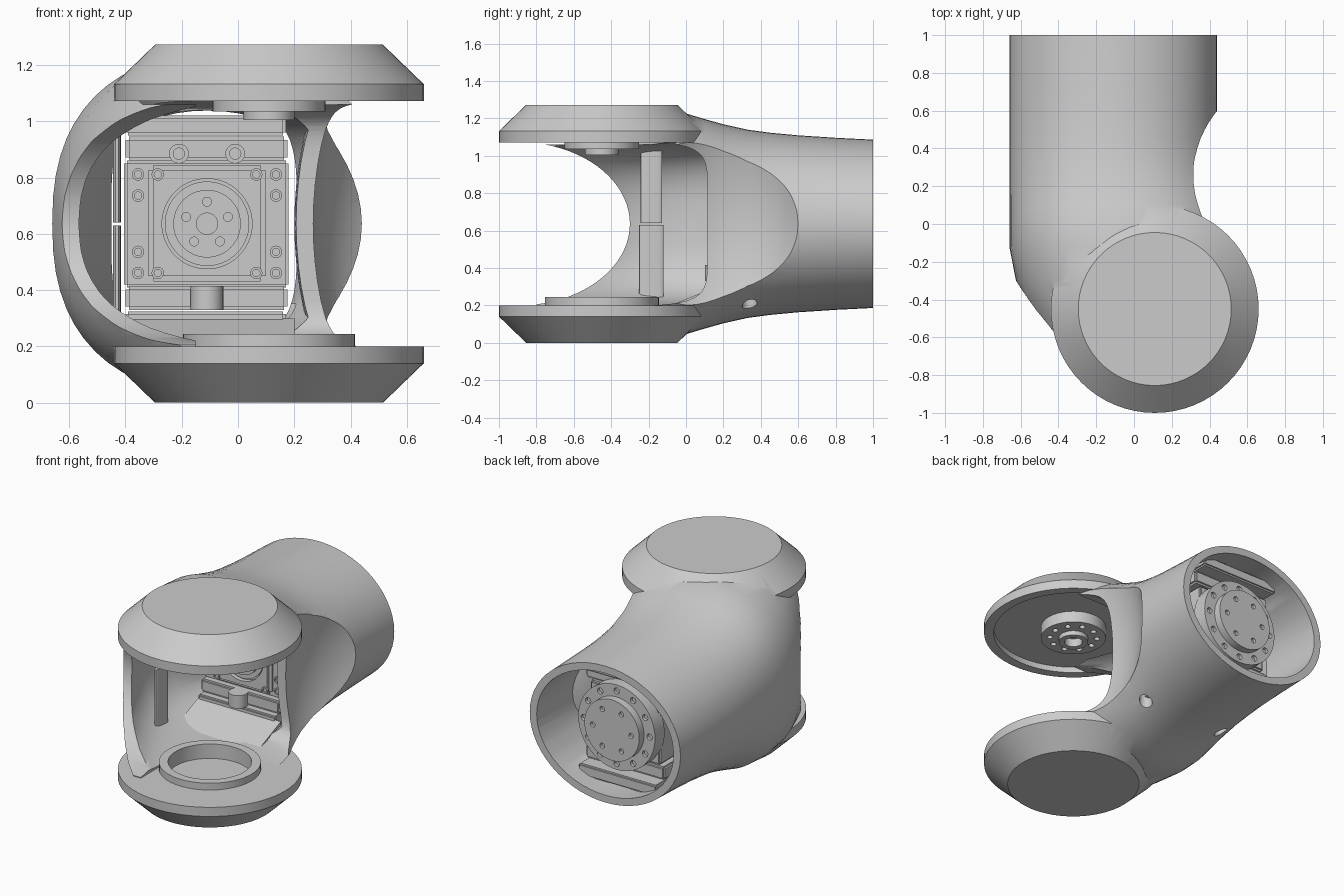
import bpy, bmesh, math
from mathutils import Vector, Matrix

if "Cube" in bpy.data.objects:
    bpy.data.objects.remove(bpy.data.objects["Cube"])

CZ = 0.636                 # mid height of the joint
TX, HX, HY = -0.11, 0.11, -0.45   # tube axis x, hinge axis x and y


def finish(name, bm):
    bmesh.ops.recalc_face_normals(bm, faces=bm.faces)
    me = bpy.data.meshes.new(name)
    bm.to_mesh(me)
    bm.free()
    ob = bpy.data.objects.new(name, me)
    bpy.context.collection.objects.link(ob)
    return ob


def skin(name, rings):
    bm = bmesh.new()
    vs = [[bm.verts.new(p) for p in r] for r in rings]
    n = len(vs[0])
    for a, b in zip(vs, vs[1:]):
        for i in range(n):
            j = (i + 1) % n
            bm.faces.new((a[i], a[j], b[j], b[i]))
    bm.faces.new(vs[0])
    bm.faces.new(vs[-1][::-1])
    return finish(name, bm)


def oval(a, b, n, count=56):
    def s(v):
        return math.copysign(abs(v) ** (2 / n), v)
    ts = [2 * math.pi * i / count for i in range(count)]
    return [(a * s(math.cos(t)), b * s(math.sin(t))) for t in ts]


def loft(name, stations):
    # each station: y, left x, right x, half height, roundness exponent
    return skin(name, [[((l + r) / 2 + u, y, CZ + v) for u, v in oval((r - l) / 2, h, n)]
                       for y, l, r, h, n in stations])


def side_prism(name, x0, x1, y, ry, rz, n):
    return skin(name, [[(x, y + u, CZ + v) for u, v in oval(ry, rz, n, 80)] for x in (x0, x1)])


def lathe(name, origin, axis, profile, count=56):
    # closed solid from (distance along axis, radius) pairs
    q = Vector(axis).to_track_quat('Z', 'Y')
    return skin(name, [[Vector(origin) + q @ Vector((u, v, d)) for u, v in oval(r, r, 2, count)]
                       for d, r in profile])


def box(name, lo, hi, bevel=0.0):
    bm = bmesh.new()
    lo, hi = Vector(lo), Vector(hi)
    bmesh.ops.create_cube(bm, size=1, matrix=Matrix.Translation((lo + hi) / 2)
                          @ Matrix.Diagonal((*(hi - lo), 1)))
    if bevel:
        bmesh.ops.bevel(bm, geom=bm.edges[:], offset=bevel, segments=2, affect='EDGES')
    return finish(name, bm)


def ball(name, c, r):
    bm = bmesh.new()
    bmesh.ops.create_uvsphere(bm, u_segments=56, v_segments=36, radius=1,
                              matrix=Matrix.Translation(c) @ Matrix.Diagonal((*r, 1)))
    return finish(name, bm)


def combine(a, b, op='DIFFERENCE'):
    m = a.modifiers.new('cut', 'BOOLEAN')
    m.object, m.operation, m.solver = b, op, 'EXACT'
    bpy.context.view_layer.objects.active = a
    bpy.ops.object.modifier_apply(modifier=m.name)
    bpy.data.objects.remove(b)


def drill(ob, origin, axis, depth, bolt_r, count, r, phase=0.0):
    # ring of blind holes around an axis
    q = Vector(axis).to_track_quat('Z', 'Y')
    for i in range(count):
        t = phase + 2 * math.pi * i / count
        p = Vector(origin) + q @ Vector((bolt_r * math.cos(t), bolt_r * math.sin(t), -0.01))
        combine(ob, lathe('hole', p, axis, [(0, r), (depth, r)], 14))


# Housing: oval tube flaring into the fork
housing = loft('housing', [
    (1.0, -.66, .44, .45, 2), (.8, -.66, .44, .46, 2), (.6, -.66, .44, .473, 2),
    (.45, -.66, .44, .487, 2.05), (.33, -.66, .445, .503, 2.1), (.2, -.66, .47, .532, 2.2),
    (.1, -.66, .5, .56, 2.3), (0, -.66, .52, .59, 2.4), (-.12, -.66, .55, .605, 2.4),
    (-.3, -.625, .56, .61, 2.4), (-.45, -.565, .56, .605, 2.4), (-.58, -.495, .54, .595, 2.4),
    (-.7, -.41, .5, .58, 2.4), (-.8, -.31, .45, .56, 2.4)])
cavity = loft('cavity', [
    (1.05, -.61, .39, .4, 2), (.55, -.605, .385, .42, 2.1), (.52, -.45, .21, .41, 4),
    (.35, -.45, .21, .41, 4), (.1, -.565, .33, .436, 3),
    (-.12, -.6, .38, .436, 2.9), (-.3, -.565, .42, .436, 2.9), (-.45, -.505, .46, .436, 2.9),
    (-.58, -.44, .46, .436, 2.9), (-.7, -.36, .45, .436, 2.9), (-1.1, -.3, .45, .436, 2.9)])

# Side scoop, with matching inner wall
combine(cavity, ball('scoop_inner', (.71, .2, CZ), (.51, .56, .86)))
combine(housing, ball('scoop', (.71, .2, CZ), (.45, .5, .8)))
combine(housing, cavity)

# Fork openings: rounded on the left wall, squarer on the right
combine(housing, side_prism('left_gap', -1.2, -.1, -.9, .6, .437, 2))
combine(housing, side_prism('right_gap', -.15, 1.2, -1.0, 1.115, .441, 8))

# Chamfered fork discs
for z, d in ((0, 1), (2 * CZ, -1)):
    disc = lathe('fork_disc', (HX, HY, z), (0, 0, d), [(0, .405), (.14, .55), (.2, .55)], 64)
    combine(housing, disc, 'UNION')
combine(housing, lathe('upper_recess', (HX, HY, 1.06), (0, 0, 1), [(0, .49), (.05, .49)]))
combine(housing, lathe('lower_well', (HX, HY, .15), (0, 0, 1), [(0, .25), (.1, .25)]))

# Cable holes on the underside
for s in (-1, 1):
    combine(housing, lathe('cable_hole', (TX + s * .3, .34, .0), (0, 0, 1),
                           [(0, .04), (.35, .04)], 20))

# Bearing seat ring on the lower disc
seat = lathe('bearing_seat', (HX, HY, .19), (0, 0, 1), [(0, .305), (.055, .305)])
combine(seat, lathe('bore', (HX, HY, .1), (0, 0, 1), [(0, .25), (.3, .25)]))

# Hinge horn under the upper disc
horn = lathe('hinge_horn', (HX, HY, 1.13), (0, 0, -1),
             [(0, .2), (.095, .2), (.095, .09), (.125, .09)])
drill(horn, (HX, HY, 1.03), (0, 0, 1), .04, .145, 10, .018)
combine(horn, lathe('bore', (HX, HY, 1.0), (0, 0, 1), [(0, .055), (.06, .055)], 24))

# Rear output horn
rear = lathe('rear_horn', (TX, .78, CZ), (0, 1, 0),
             [(0, .28), (.1, .28), (.1, .2), (.15, .2)])
drill(rear, (TX, .89, CZ), (0, -1, 0), .04, .24, 12, .02)
drill(rear, (TX, .94, CZ), (0, -1, 0), .04, .14, 6, .017)

# Motor body, cheek blocks and front cover
box('motor_body', (-.37, .25, .42), (.14, .8, .85), .012)
box('motor_flange', (-.405, .22, .41), (.18, .3, .86), .01)
for z0, z1, nm in ((.33, .415, 'lower'), (.86, .945, 'upper')):
    box(nm + '_motor_block', (-.4, .18, z0), (.175, .8, z1), .012)
cover = box('motor_cover', (-.32, .19, .43), (.1, .26, .845), .02)
combine(cover, lathe('cover_recess', (TX, .15, CZ), (0, 1, 0), [(0, .16), (.07, .16)]))
face = lathe('motor_face', (TX, .25, CZ), (0, -1, 0),
             [(0, .15), (.045, .15), (.045, .12), (.06, .12)])
drill(face, (TX, .18, CZ), (0, 1, 0), .04, .078, 5, .016, math.pi / 2)
combine(face, lathe('bore', (TX, .17, CZ), (0, 1, 0), [(0, .038), (.05, .038)], 20))

# Screws around the motor
for sx in (-1, 1):
    for sz in (-1, 1):
        for dx, dz in ((.245, .1), (.245, .175), (.175, .175)):
            y = .225 if dx > .2 else .195
            lathe('motor_screw', (TX + sx * dx, y, CZ + sz * dz), (0, -1, 0),
                  [(0, .022), (.014, .022), (.014, .013), (.004, .013)], 16)
    lathe('clamp_screw', (TX + sx * .1, .19, .885), (0, -1, 0),
          [(0, .035), (.03, .035), (.03, .02), (.015, .02)], 20)
lathe('cable_clip', (TX, .16, .33), (0, 0, 1), [(0, .058), (.085, .058)], 24)

# Mounting shelves above and below the motor
box('lower_shelf', (-.4, .15, .25), (.17, .88, .325), .01)
box('upper_shelf', (-.4, .15, .95), (.17, .88, 1.02), .01)

# Ramp from the lower disc up to the motor
skin('floor_ramp', [[(x, -.08, .17), (x, -.08, .2), (x, .16, .3), (x, .16, .22)]
                    for x in (-.4, .2)])

# Cable guard posts along the left wall
for z0, z1, r in ((.22, .63, .065), (.64, 1.06, .058)):
    skin('guard_post', [[(-.43 + u, -.185 + v, z) for u, v in oval(.014, r, 3, 24)]
                        for z in (z0, z1)])

# Smooth curved faces, keep hard edges
bpy.ops.object.select_all(action='DESELECT')
for ob in bpy.context.collection.objects:
    ob.select_set(True)
bpy.context.view_layer.objects.active = housing
bpy.ops.object.shade_smooth_by_angle(angle=math.radians(30))
